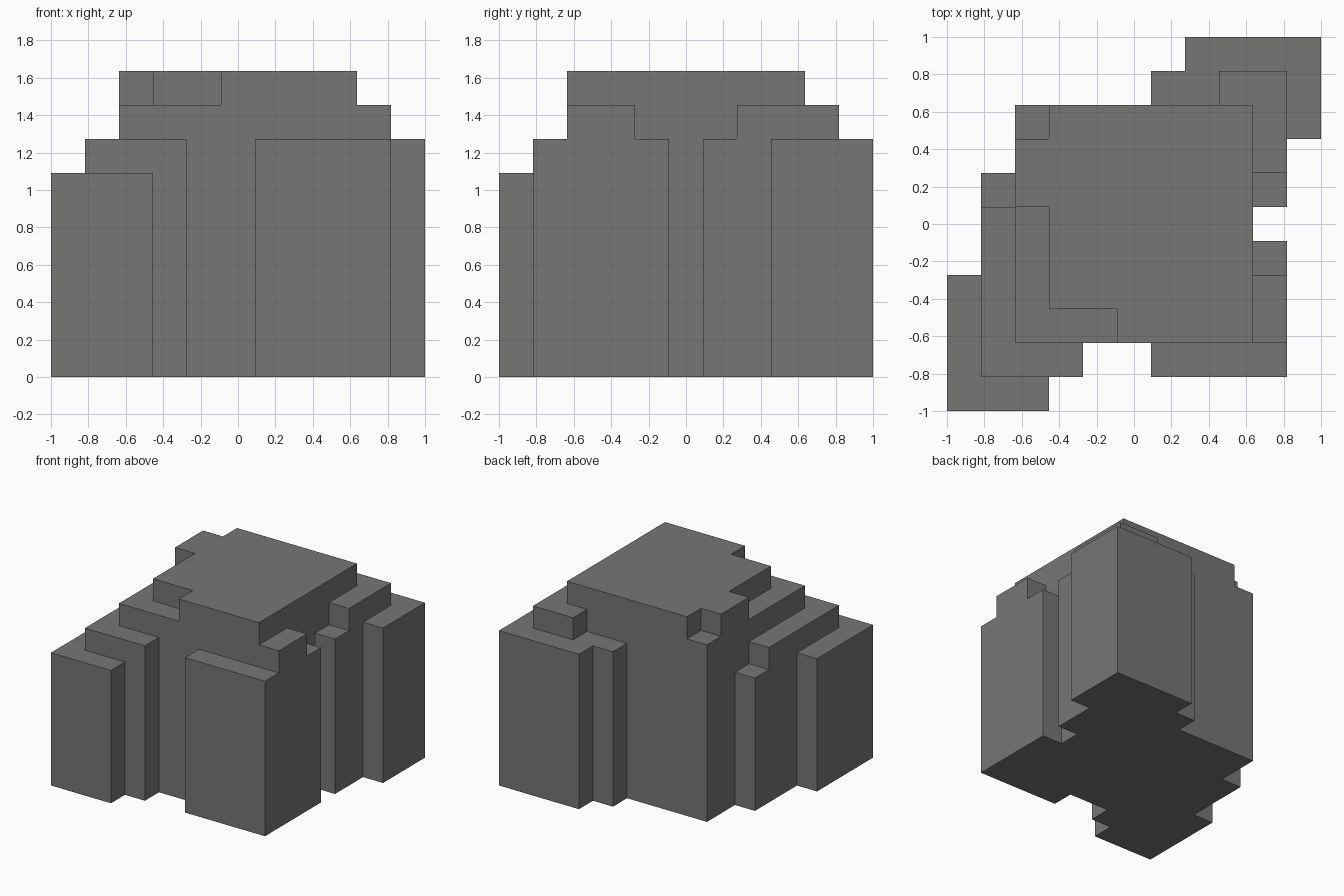
import bpy
import bmesh
from mathutils import Vector

if "Cube" in bpy.data.objects:
    bpy.data.objects.remove(bpy.data.objects["Cube"], do_unlink=True)

CELLS = 11
UNIT = 2 / CELLS

# Blocks of the stepped boulder in grid cells: x0, y0, x1, y1, height
CORE = [(2, 2, 9, 9, 8), (3, 3, 9, 9, 9), (2, 6, 9, 8, 9), (5, 2, 9, 9, 9)]
FRONT_RIGHT_STEPS = [(0, 0, 3, 4, 6), (1, 1, 4, 6, 7), (1, 1, 2, 7, 6)]
FRONT_LEFT_STEPS = [(6, 1, 10, 5, 7), (9, 2, 10, 4, 8)]
BACK_LEFT_STEPS = [(7, 8, 11, 11, 7), (6, 6, 10, 10, 7), (8, 7, 10, 10, 8)]

# Union of all blocks as filled cells
filled = set()
for x0, y0, x1, y1, h in CORE + FRONT_RIGHT_STEPS + FRONT_LEFT_STEPS + BACK_LEFT_STEPS:
    filled |= {(x, y, z) for x in range(x0, x1) for y in range(y0, y1) for z in range(h)}


def add_side(bm, cell, axis, sign):
    """Add the square side of a cell that faces along the signed axis."""
    normal, u, v = Vector(), Vector(), Vector()
    normal[axis] = sign
    u[(axis + 1) % 3] = sign
    v[(axis + 2) % 3] = 1
    centre = Vector(cell) + Vector((0.5, 0.5, 0.5)) + normal / 2
    corners = [centre + (a * u + b * v) / 2 for a, b in ((-1, -1), (1, -1), (1, 1), (-1, 1))]
    shift = Vector((1, 1, 0))
    bm.faces.new([bm.verts.new(c * UNIT - shift) for c in corners])


# Outer skin only, merged into large flat faces
bm = bmesh.new()
for cell in sorted(filled):
    for axis in range(3):
        for sign in (-1, 1):
            neighbour = list(cell)
            neighbour[axis] += sign
            if tuple(neighbour) not in filled:
                add_side(bm, cell, axis, sign)
bmesh.ops.remove_doubles(bm, verts=bm.verts, dist=UNIT / 100)
bmesh.ops.dissolve_limit(bm, angle_limit=0.01, verts=bm.verts, edges=bm.edges)
bmesh.ops.recalc_face_normals(bm, faces=bm.faces)

mesh = bpy.data.meshes.new("stepped_boulder")
bm.to_mesh(mesh)
bm.free()
boulder = bpy.data.objects.new("stepped_boulder", mesh)
bpy.context.collection.objects.link(boulder)

# Stone colour
stone = bpy.data.materials.new("stone_grey")
stone.use_nodes = True
colour = (0.18, 0.18, 0.172, 1)
stone.diffuse_color = colour
stone.node_tree.nodes["Principled BSDF"].inputs["Base Color"].default_value = colour
mesh.materials.append(stone)
